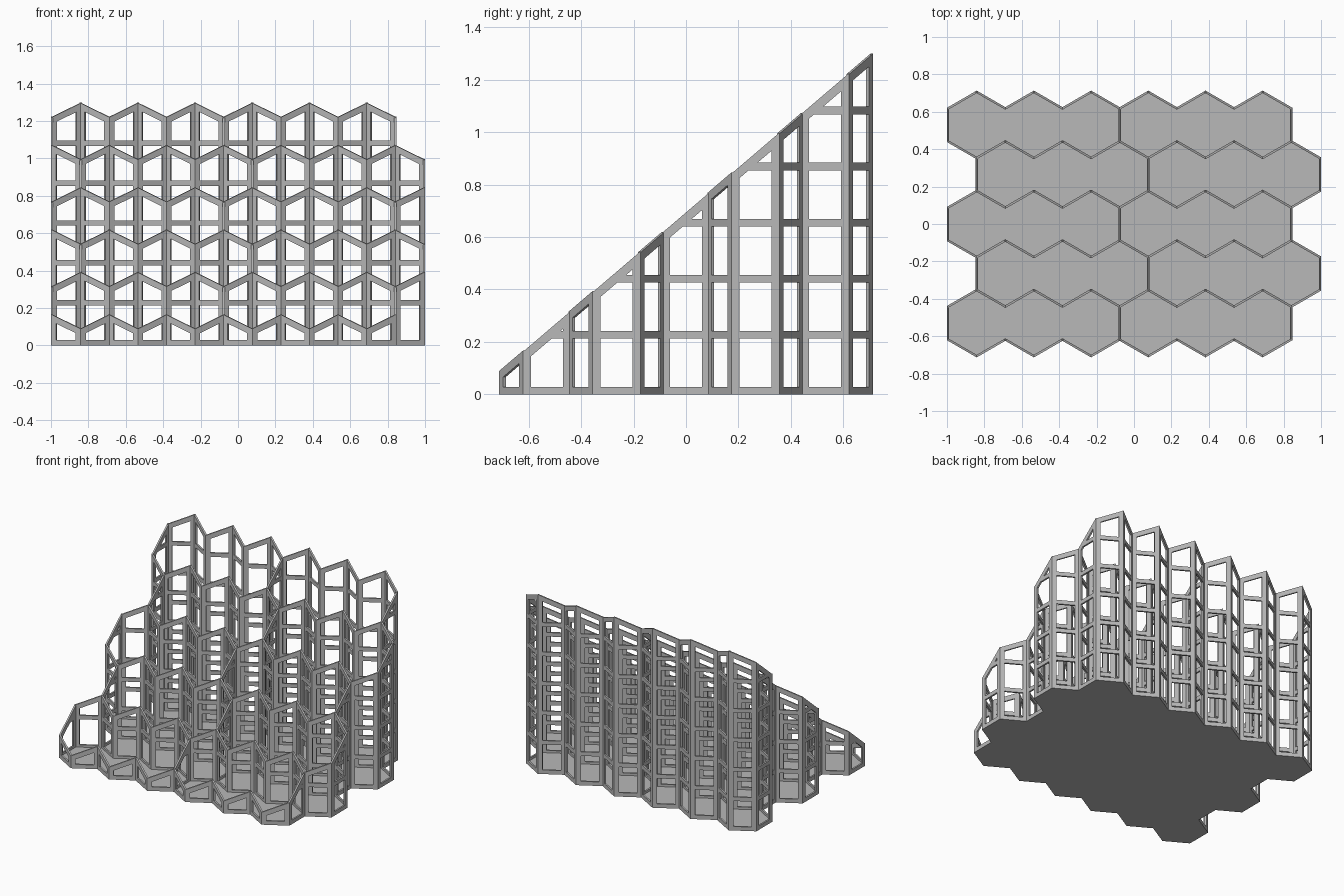
import bpy, bmesh, math
from mathutils import Vector

cube = bpy.data.objects.get("Cube")
if cube:
    bpy.data.objects.remove(cube)

T = 0.012                       # wall thickness
W = (2 - T) / 6.5               # hexagon width
R = W / math.sqrt(3)            # hexagon side
ROWS, CELLS, GROUP = 5, 6, 3
POST, RAIL, TOP_RAIL, PITCH = 0.028, 0.029, 0.033, 0.2135
SLOPE, FRONT_Z = 0.8545, 0.09   # sloped cut across the whole block
FLOOR = 0.012

grey = bpy.data.materials.new("light grey")
grey.use_nodes = True
grey.diffuse_color = (0.48, 0.48, 0.48, 1)
grey.node_tree.nodes["Principled BSDF"].inputs["Base Color"].default_value = (0.48, 0.48, 0.48, 1)


def top_z(y):
    return FRONT_Z + SLOPE * (y + 4 * R)


def row_y(row):
    return (row - (ROWS - 1) / 2) * 1.5 * R


def grid_x(k):
    return -3.25 * W + k * W / 2


def add_wall(bm, a, b):
    """Flat sloped panel from a to b with its windows cut out."""
    a, b = Vector((*a, 0)), Vector((*b, 0))
    d = (b - a).normalized()
    ext = d * (T / 2 * math.tan(math.radians(30)))
    p, q = a - ext, b + ext
    corners = [p, q, Vector((q.x, q.y, top_z(q.y))), Vector((p.x, p.y, top_z(p.y)))]
    face = bm.faces.new([bm.verts.new(c) for c in corners])
    drop = TOP_RAIL * math.hypot(1, SLOPE * d.y)
    # lines of the posts, the sloped top rail and the level rails
    cuts = [(a + d * POST, d), (b - d * POST, d),
            (Vector((0, 0, top_z(0) - drop)), Vector((0, -SLOPE, 1)))]
    for i in range(7):
        cuts += [(Vector((0, 0, z)), Vector((0, 0, 1)))
                 for z in (i * PITCH, i * PITCH + RAIL) if z > 0]
    geom = [face, *face.edges, *face.verts]
    for co, no in cuts:
        geom = bmesh.ops.bisect_plane(bm, geom=geom, dist=1e-5, plane_co=co, plane_no=no)["geom"]
    windows = []
    for f in (g for g in geom if isinstance(g, bmesh.types.BMFace)):
        c = f.calc_center_median()
        u = (c - a).dot(d)
        if POST < u < R - POST and c.z < top_z(c.y) - drop and c.z % PITCH > RAIL:
            windows.append(f)
    bmesh.ops.delete(bm, geom=windows, context='FACES')


def finish(name, bm, thickness, offset):
    mesh = bpy.data.meshes.new(name)
    bm.to_mesh(mesh)
    bm.free()
    mesh.materials.append(grey)
    obj = bpy.data.objects.new(name, mesh)
    bpy.context.collection.objects.link(obj)
    mod = obj.modifiers.new("thickness", 'SOLIDIFY')
    mod.thickness, mod.offset = thickness, offset


# Zigzag dividers in front of, between and behind the rows
for j in range(ROWS + 1):
    bm = bmesh.new()
    base = row_y(j) - 0.75 * R
    pts = [(grid_x(k), base + (R / 4 if (k + j) % 2 == 0 else -R / 4))
           for k in range(2 * CELLS + 2)]
    if j in (0, ROWS):
        pts.pop()
    for a, b in zip(pts, pts[1:]):
        add_wall(bm, a, b)
    finish(f"zigzag_divider_{j + 1}", bm, T, 0)

# Straight walls closing each group of three cells
for row in range(ROWS):
    bm = bmesh.new()
    for n in range(0, CELLS + 1, GROUP):
        x, y = grid_x(2 * n + row % 2), row_y(row)
        add_wall(bm, (x, y - R / 2), (x, y + R / 2))
    finish(f"row_{row + 1}_cross_walls", bm, T, 0)

# Solid honeycomb floor
bm = bmesh.new()
for row in range(ROWS):
    for n in range(CELLS):
        cx, cy = grid_x(2 * n + 1 + row % 2), row_y(row)
        ring = [math.radians(30 + 60 * i) for i in range(6)]
        bm.faces.new([bm.verts.new((cx + R * math.cos(t), cy + R * math.sin(t), 0)) for t in ring])
bmesh.ops.remove_doubles(bm, verts=bm.verts, dist=1e-4)
finish("floor", bm, FLOOR, 1)
